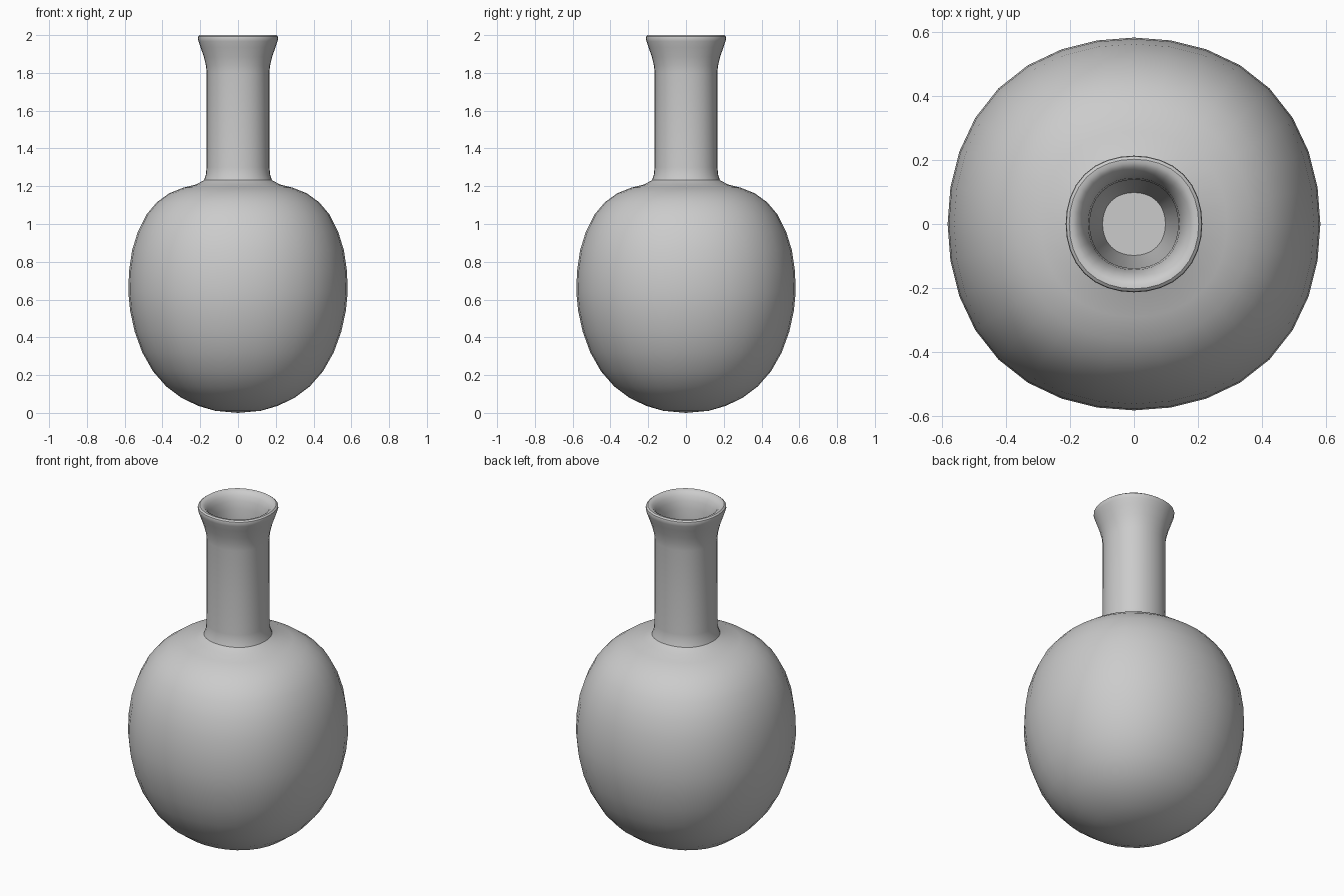
import bpy, bmesh
from math import tau, cos, sin

if "Cube" in bpy.data.objects:
    bpy.data.objects.remove(bpy.data.objects["Cube"])

SIDES = 32
SQUARENESS = 0.0285  # softly squared section, slightly wider on the diagonals


def ring_point(r, z, i):
    a = tau * i / SIDES
    r *= 1 + SQUARENESS * (1 - cos(4 * a)) / 2
    return (r * cos(a), r * sin(a), z)


def lathe(name, profile):
    """Revolve (radius, z) points around z; radius 0 makes a single pole vertex."""
    bm = bmesh.new()
    rings = []
    for r, z in profile:
        n = SIDES if r > 0 else 1
        rings.append([bm.verts.new(ring_point(r, z, i)) for i in range(n)])
    for a, b in zip(rings, rings[1:]):
        for i in range(SIDES):
            j = (i + 1) % SIDES
            quad = [a[i % len(a)], a[j % len(a)], b[j % len(b)], b[i % len(b)]]
            bm.faces.new(list(dict.fromkeys(quad)))
    bmesh.ops.recalc_face_normals(bm, faces=bm.faces)
    mesh = bpy.data.meshes.new(name)
    bm.to_mesh(mesh)
    bm.free()
    obj = bpy.data.objects.new(name, mesh)
    bpy.context.collection.objects.link(obj)
    bpy.ops.object.select_all(action='DESELECT')
    obj.select_set(True)
    bpy.context.view_layer.objects.active = obj
    bpy.ops.object.shade_smooth_by_angle(angle=0.7)
    return obj


# Round belly, shoulder, slim neck, thick flared lip and tapering bore
belly = [(0, 0), (0.12, 0.011), (0.21, 0.037), (0.30, 0.08), (0.38, 0.14),
         (0.45, 0.22), (0.507, 0.32), (0.547, 0.43), (0.571, 0.54), (0.581, 0.64),
         (0.577, 0.75), (0.561, 0.86), (0.53, 0.96), (0.485, 1.05), (0.43, 1.115),
         (0.365, 1.162), (0.29, 1.192), (0.22, 1.21), (0.18, 1.232)]
neck = [(0.17, 1.262), (0.1665, 1.30), (0.1655, 1.55), (0.1655, 1.80), (0.170, 1.84),
        (0.181, 1.885), (0.198, 1.935), (0.209, 1.967)]
lip = [(0.213, 1.983), (0.211, 1.993), (0.202, 2.0), (0.19, 1.999), (0.177, 1.991),
       (0.164, 1.975), (0.152, 1.948), (0.143, 1.905), (0.138, 1.84)]
bore = [(0.136, 1.70), (0.098, 1.25), (0, 1.25)]
lathe("vase", belly + neck + lip + bore)
